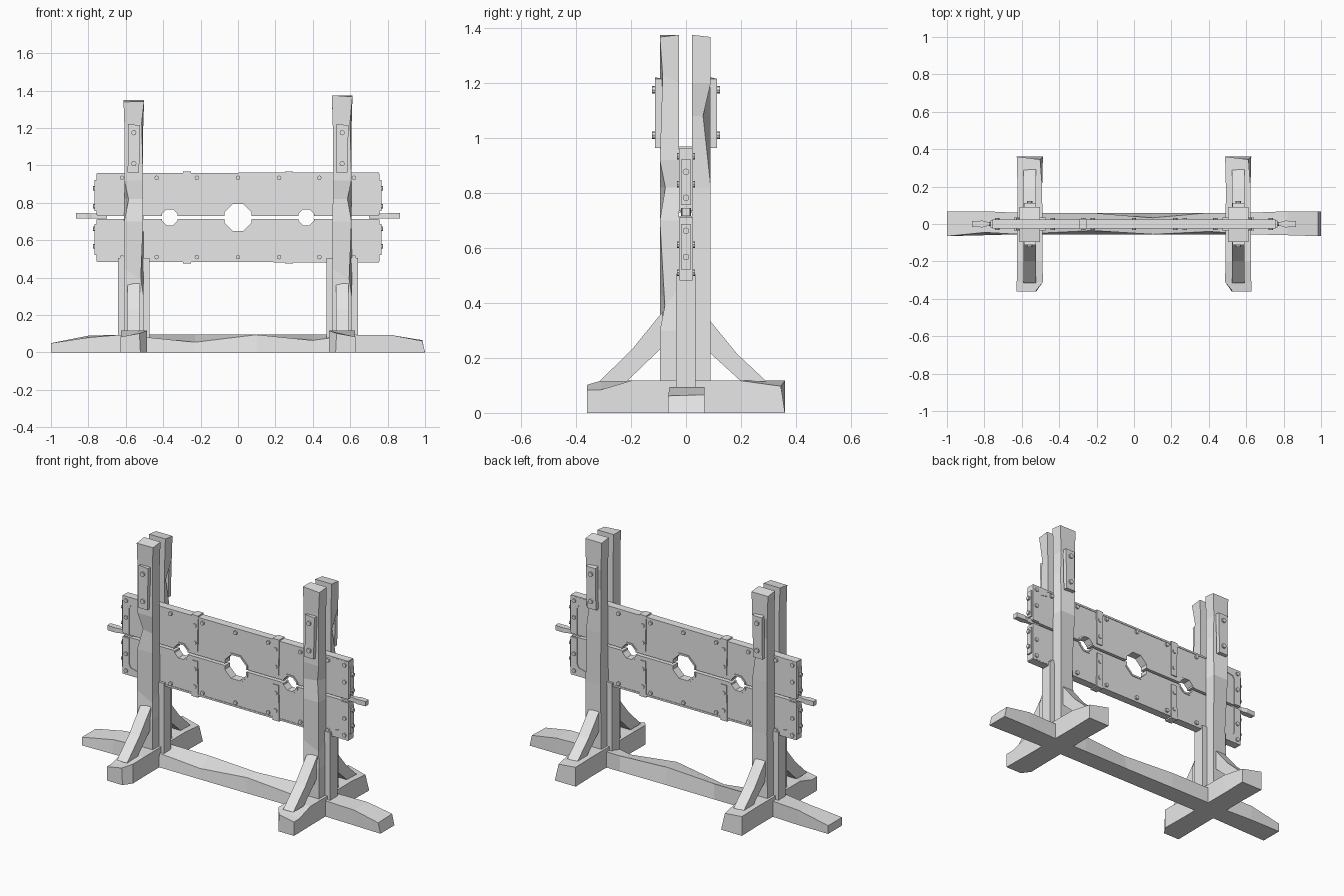
import bpy, bmesh, math
from mathutils import Matrix, Vector

if "Cube" in bpy.data.objects:
    bpy.data.objects.remove(bpy.data.objects["Cube"])

wood = bpy.data.materials.new("pale grey")
wood.diffuse_color = (0.8, 0.8, 0.8, 1)
wood.use_nodes = True
wood.node_tree.nodes["Principled BSDF"].inputs["Base Color"].default_value = wood.diffuse_color


def finish(name, bm):
    bmesh.ops.recalc_face_normals(bm, faces=bm.faces)
    me = bpy.data.meshes.new(name)
    bm.to_mesh(me)
    bm.free()
    me.materials.append(wood)
    ob = bpy.data.objects.new(name, me)
    bpy.context.collection.objects.link(ob)
    return ob


def beam(name, axis, sections, dents={}):
    """Rough-hewn timber: sections (t, a0, a1, b0, b1) lofted along an axis.
    dents: {(section, corner): (dx, dy, dz)}; corners run a0b0, a1b0, a1b1, a0b1."""
    bm = bmesh.new()
    rings = []
    for i, (t, a0, a1, b0, b1) in enumerate(sections):
        ring = []
        for c, (a, b) in enumerate(((a0, b0), (a1, b0), (a1, b1), (a0, b1))):
            p = {'x': (t, a, b), 'y': (a, t, b), 'z': (a, b, t)}[axis]
            ring.append(bm.verts.new(Vector(p) + Vector(dents.get((i, c), (0, 0, 0)))))
        rings.append(ring)
    for r, q in zip(rings, rings[1:]):
        for k in range(4):
            bm.faces.new((r[k], r[(k + 1) % 4], q[(k + 1) % 4], q[k]))
    bm.faces.new(rings[0])
    bm.faces.new(rings[-1])
    return finish(name, bm)


def box(name, x0, x1, y0, y1, z0, z1):
    return beam(name, 'z', [(z0, x0, x1, y0, y1), (z1, x0, x1, y0, y1)])


def slab(name, outline, lo, hi, axis='y'):
    """Extrude an outline: (x, z) along y, or (y, z) along x."""
    bm = bmesh.new()
    place = (lambda p, d: (p[0], d, p[1])) if axis == 'y' else (lambda p, d: (d, p[0], p[1]))
    a = [bm.verts.new(place(p, lo)) for p in outline]
    b = [bm.verts.new(place(p, hi)) for p in outline]
    bm.faces.new(a)
    bm.faces.new(b)
    for i in range(len(a)):
        j = (i + 1) % len(a)
        bm.faces.new((a[i], a[j], b[j], b[i]))
    return finish(name, bm)


def pegs(name, points, length, axis='y', r=0.012):
    """Round nail heads, all in one object, centred on the points."""
    bm = bmesh.new()
    turn = Matrix.Rotation(math.pi / 2, 4, 'X' if axis == 'y' else 'Y')
    for p in points:
        bmesh.ops.create_cone(bm, cap_ends=True, segments=8, radius1=r, radius2=r,
                              depth=length, matrix=Matrix.Translation(p) @ turn)
    return finish(name, bm)


# Ground beam with worn, tapering ends
beam("ground_beam", 'x', [
    (-1, -.065, .068, 0, .05), (-.8, -.06, .068, 0, .09), (-.62, -.055, .06, 0, .095),
    (-.23, -.055, .06, 0, .095), (.1, -.055, .058, 0, .095), (.4, -.055, .06, 0, .095),
    (.62, -.055, .06, 0, .095), (.82, -.06, .068, 0, .093), (1, -.065, .068, 0, .062)],
    {(3, 3): (0, .02, -.04), (5, 3): (0, .015, -.03), (4, 2): (0, -.025, 0),
     (1, 3): (0, .015, -.01), (8, 2): (-.015, 0, .004), (8, 3): (-.015, 0, 0)})

for s, side in ((-1, "left"), (1, "right")):
    c = .557 * s

    # Cross foot with chipped ends
    beam(side + "_foot", 'y', [
        (-.36, c - .07, c + .07, 0, .117), (-.31, c - .07, c + .07, 0, .117),
        (-.2, c - .068, c + .068, 0, .117), (.2, c - .066, c + .066, 0, .117),
        (.36, c - .07, c + .07, 0, .117)],
        {(0, 1 if s < 0 else 0): (s * .035, 0, 0), (0, 2 if s < 0 else 3): (s * .04, 0, -.015),
         (0, 3 if s < 0 else 2): (0, 0, -.033), (1, 3 if s < 0 else 2): (0, 0, -.033),
         (4, 2): (-.015, -.015, -.02)})

    # Twin uprights
    top = 1.35 if s < 0 else 1.375
    beam(side + "_front_upright", 'z', [
        (.05, c - .052, c + .052, -.095, -.025), (.3, c - .052, c + .052, -.095, -.025),
        (.45, c - .052, c + .052, -.095, -.025), (.7, c - .052, c + .05, -.095, -.025),
        (.82, c - .05, c + .05, -.095, -.025), (.92, c - .05, c + .05, -.095, -.025),
        (1.2, c - .05, c + .05, -.095, -.025), (top, c - .055, c + .055, -.095, -.025)],
        {(2, 1): (-.015, .018, -.06), (4, 0 if s < 0 else 1): (-s * .022, .02, 0),
         (7, 1): (0, 0, -.008), (7, 0): (0, 0, 0 if s > 0 else -.01),
         (6, 1): (-.008, .01, .03)})
    beam(side + "_back_upright", 'z', [
        (.05, c - .052, c + .052, .022, .09), (.5, c - .052, c + .052, .022, .09),
        (.82, c - .05, c + .05, .022, .09), (1.08, c - .05, c + .05, .022, .09),
        (1.2, c - .05, c + .05, .022, .09), (top, c - .055, c + .055, .022, .09)],
        {(3, 2): (-.02, -.028, 0), (5, 2): (0, 0, -.008), (5, 3): (0, 0, -.008),
         (1, 3): (.012, -.01, 0)})

    # Spacer block between the uprights, under the board
    box(side + "_spacer", c - .085, c + .085, -.036, .034, .02, .505)

    # Diagonal braces
    for d, part, zt, zb, yo, yi in ((-1, "front", .36, .25, .315, .215),
                                    (1, "back", .33, .23, .292, .2)):
        ym, zm = (.1 + yo) / 2, (.115 + zt) / 2
        slab(f"{side}_{part}_brace", [(d * .085, zt + .008), (d * (ym - .01), zm - .008),
             (d * yo, .115), (d * yi, .115), (d * .085, zb - .01)], c - .034, c + .034, 'x')
        # Cheek plate bolted to the upright
        y0, y1 = sorted((d * .088, d * .113))
        beam(f"{side}_{part}_cheek_plate", 'z', [
            (.963, c - .034, c + .028, y0, y1), (1.05, c - .03, c + .03, y0, y1),
            (1.215, c - .03, c + .034, y0, y1)], {(2, 0): (0, 0, .006)})
        pegs(f"{side}_{part}_cheek_bolts", [(c, d * .112, z) for z in (1.01, 1.175)],
             .022, r=.014)

    # Pull handle with a wider grip
    beam(side + "_handle", 'x', [
        (s * .7, -.01, .01, .717, .743), (s * .78, -.01, .01, .717, .743),
        (s * .81, -.018, .018, .716, .745), (s * .865, -.015, .015, .716, .745)])

# Board halves: half-octagon cutouts along the split
MID, GAP = .722, .007
HOLES = ((-.365, .046), (0, .077), (.365, .046))


def half_octagon(x, r):
    """Half an octagon from left to right, measured up from the split."""
    w = r * math.cos(math.pi / 8)
    arc = [(x + r * math.cos(math.radians(a)), r * math.sin(math.radians(a)))
           for a in (157.5, 112.5, 67.5, 22.5)]
    return [(x - w, GAP)] + arc + [(x + w, GAP)]


for u, half in ((1, "upper"), (-1, "lower")):
    def flip(pts):
        return [(x, MID + u * h) for x, h in pts]

    edge = [(-.75, GAP)]
    for x, r in HOLES:
        edge += half_octagon(x, r)
    edge += [(.75, GAP), (.752, .238), (-.752, .232)]
    slab(half + "_board", flip(edge), -.021, .021)

    # Raised rims round the holes
    for n, (x, r) in enumerate(HOLES):
        ring = half_octagon(x, r + .011) + half_octagon(x, r)[::-1]
        slab(f"{half}_hole_rim_{n}", flip(ring), -.025, .025)

    # Thin cap along the outer edge
    slab(half + "_edge_cap", flip([(-.755, .226), (.755, .23), (.755, .241), (-.755, .237)]),
         -.024, .024)

    nails = [(x, 0, MID + u * .212) for x in (-.62, -.435, -.22, 0, .22, .435, .62)]
    ends = []
    for s, side in ((-1, "left"), (1, "right")):
        # Iron strap wrapped over the edge
        slab(f"{side}_{half}_strap", flip([(s * .252, .03), (s * .29, .03), (s * .294, .247),
             (s * .25, .247)]), -.027, .027)
        nails += [(s * .271, 0, MID + u * h) for h in (.08, .185)]
        # Corner bracket and end plate
        slab(f"{side}_{half}_bracket", flip([(s * .757, .012), (s * .757, .236), (s * .65, .236),
             (s * .65, .2), (s * .7, .19), (s * .712, .17), (s * .712, .012)]), -.025, .025)
        z0, z1 = sorted((MID + u * .035, MID + u * .2))
        box(f"{side}_{half}_end_plate", *sorted((s * .75, s * .766)), -.018, .018, z0, z1)
        nails += [(s * .732, 0, MID + u * h) for h in (.11, .212)]
        ends += [(s * .766, 0, MID + u * h) for h in (.06, .155)]
    pegs(half + "_board_nails", nails, .064)
    pegs(half + "_end_nails", ends, .02, 'x')
